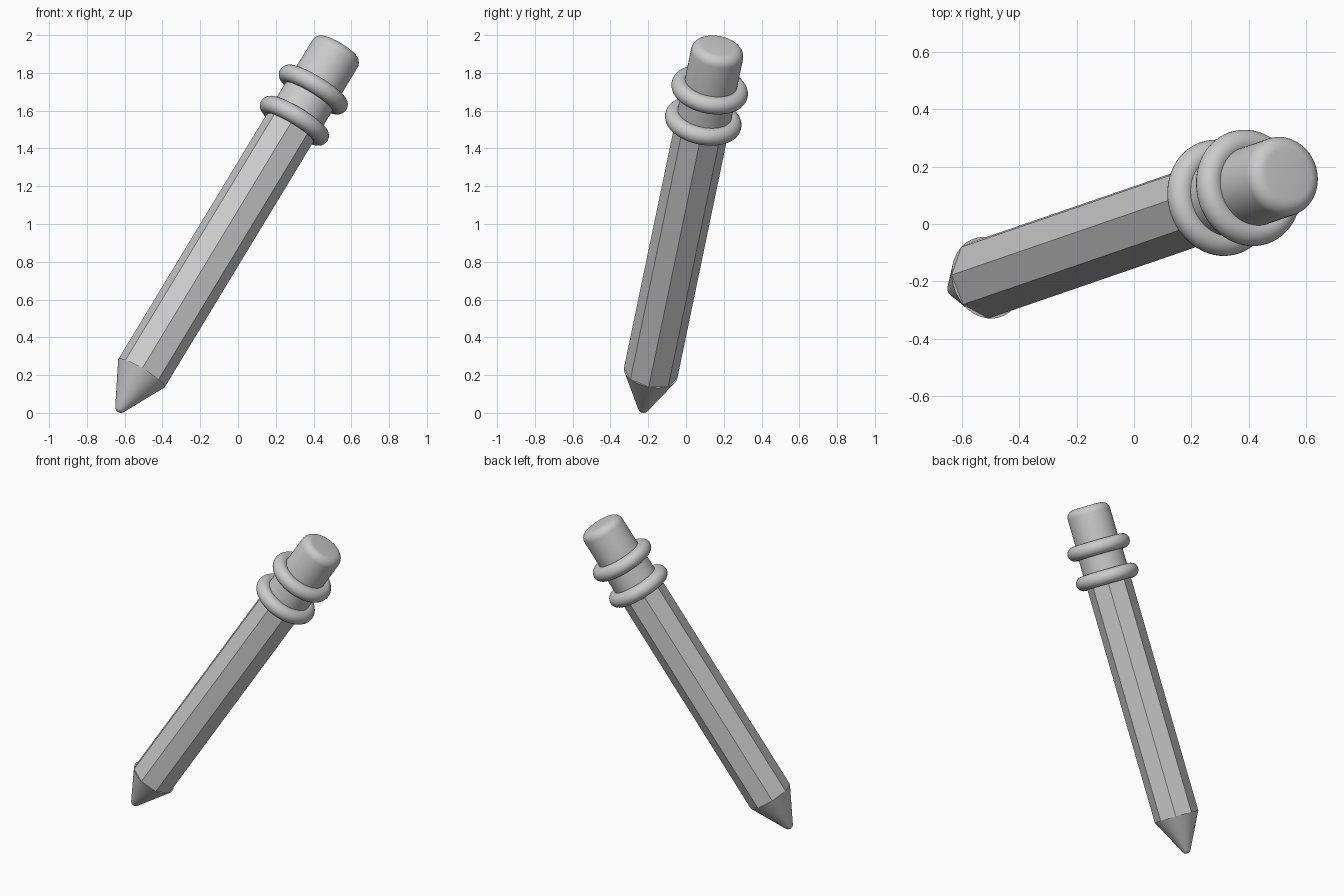
import bpy, bmesh
from math import sin, cos, pi, radians
from mathutils import Matrix, Vector

if "Cube" in bpy.data.objects:
    bpy.data.objects.remove(bpy.data.objects["Cube"])

# Pencil frame: local z runs from the point to the eraser
ROOT = (Matrix.Translation((-0.635, -0.23, 0.005))
        @ Matrix.Rotation(radians(31.2), 4, 'Y')
        @ Matrix.Rotation(radians(-10.1), 4, 'X'))


def place(obj, smooth=True):
    obj.matrix_world = ROOT @ obj.matrix_world
    if smooth:
        bpy.ops.object.select_all(action='DESELECT')
        obj.select_set(True)
        bpy.context.view_layer.objects.active = obj
        bpy.ops.object.shade_smooth_by_angle(angle=radians(35))


def lathe(name, profile, segments=64):
    """Spin (radius, height) points about the pencil axis."""
    bm = bmesh.new()
    verts = [bm.verts.new((r, 0, h)) for r, h in profile]
    edges = [bm.edges.new(p) for p in zip(verts, verts[1:])]
    bmesh.ops.spin(bm, geom=verts + edges, cent=(0, 0, 0), axis=(0, 0, 1),
                   angle=2 * pi, steps=segments, use_merge=True)
    bmesh.ops.remove_doubles(bm, verts=bm.verts, dist=1e-5)
    bmesh.ops.recalc_face_normals(bm, faces=bm.faces)
    mesh = bpy.data.meshes.new(name)
    bm.to_mesh(mesh)
    bm.free()
    obj = bpy.data.objects.new(name, mesh)
    bpy.context.collection.objects.link(obj)
    place(obj)


def arc(r, h, radius, start, end, steps=8):
    """Points of a rounded corner, angles in degrees from radial outward."""
    angles = [radians(start + (end - start) * i / steps) for i in range(steps + 1)]
    return [(r + radius * cos(a), h + radius * sin(a)) for a in angles]


# Sharpened point with a rounded tip
lathe("sharpened_tip", arc(0, 0.03, 0.03, -90, -27.2) + [(0.144, 0.244), (0, 0.244)])

# Eight-sided shaft
start, end = 0.244, 1.84
bpy.ops.mesh.primitive_cylinder_add(vertices=8, radius=0.144, depth=end - start)
shaft = bpy.context.object
shaft.name = "shaft"
shaft.matrix_world = (Matrix.Translation((0, 0, (start + end) / 2))
                      @ Matrix.Rotation(radians(-4), 4, 'Z'))
place(shaft, smooth=False)

# Ferrule sleeve with two raised rings
lathe("ferrule", [(0, 1.82), (0.145, 1.82), (0.145, 2.03), (0, 2.03)])
for i, height in enumerate((1.831, 2.027)):
    lathe(f"ferrule_ring_{i + 1}", arc(0.158, height, 0.047, 0, 360, 24))

# Eraser with a rounded top edge
lathe("eraser", [(0, 2.0), (0.14, 2.0)] + arc(0.09, 2.25, 0.05, 0, 90) + [(0, 2.302)])
